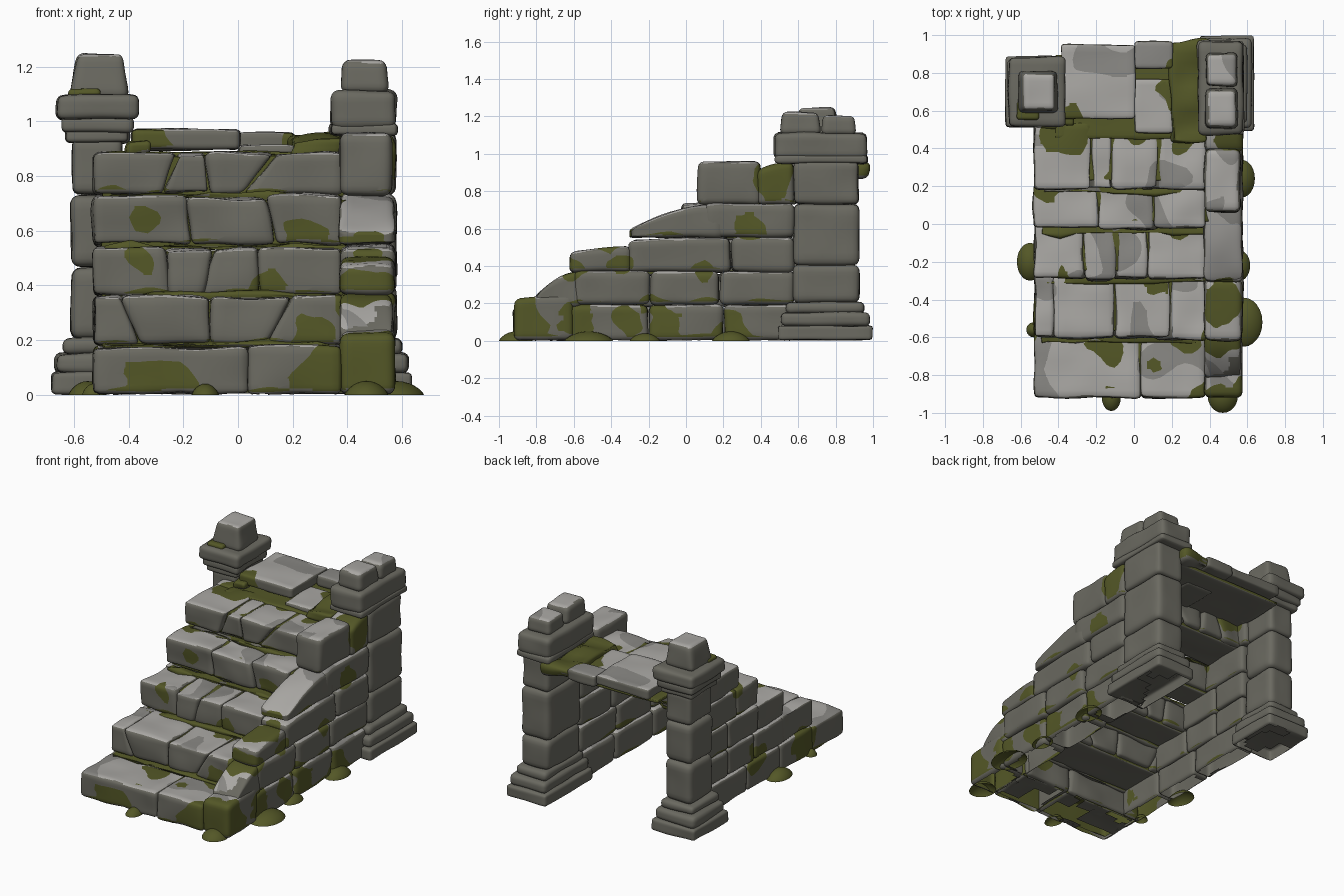
import bpy, bmesh, math, random
from mathutils import Vector, noise

if "Cube" in bpy.data.objects:
    bpy.data.objects.remove(bpy.data.objects["Cube"])

random.seed(4)

# Colours
def material(name, rgb):
    m = bpy.data.materials.new(name)
    m.diffuse_color = (*rgb, 1)
    m.use_nodes = True
    m.node_tree.nodes["Principled BSDF"].inputs["Base Color"].default_value = m.diffuse_color
    return m

MATS = [material("grey_stone", (0.145, 0.142, 0.118)),
        material("worn_stone", (0.25, 0.245, 0.23)),
        material("light_stone", (0.40, 0.39, 0.37)),
        material("moss", (0.088, 0.096, 0.020))]

# Moss patches: x, y, z, radius
PATCHES = [(-.28, -.93, 0, .14), (.5, -.97, .07, .22), (.28, -.92, 0, .1), (.25, -.6, .19, .09),
           (.47, -.6, .37, .10), (.47, -.42, .53, .13), (.57, -.58, .13, .10), (.57, -.32, .1, .06),
           (.57, -.1, .08, .08), (.57, .24, .03, .1), (.57, .35, .60, .08), (.5, .46, .85, .12),
           (.3, .7, .95, .17), (-.36, .5, .93, .13), (-.47, .19, .70, .06), (-.33, -.03, .64, .06),
           (-.37, -.29, .5, .05), (.25, .0, .56, .08), (.12, -.3, .37, .07), (-.53, -.5, .1, .12),
           (-.53, 0, .2, .1), (.57, -.35, .4, .06), (.1, -.75, .17, .04), (.57, -.18, .2, .06),
           (.57, .1, .37, .05)]

# Split the mesh along the zero line of a field, for clean colour borders
def cut(bm, field):
    bm.normal_update()
    val = {v: field(v.co, v.normal) for v in bm.verts}
    new = []
    for e in bm.edges[:]:
        a, b = e.verts
        if val[a] * val[b] < 0:
            t = val[a] / (val[a] - val[b])
            new.append(bmesh.utils.edge_split(e, a, min(.93, max(.07, t)))[1])
    if new:
        bmesh.ops.connect_verts(bm, verts=new)

def paint(bm, z0, moss=False, tuft=0, clean=False):
    def green(c, n):
        if clean:
            return -1
        wob = noise.noise(c * 9) * .05 + noise.noise(c * 20) * .02
        g = max(p[3] - (c - Vector(p[:3])).length for p in PATCHES) - wob
        return max(g, tuft * (.7 + 2 * noise.noise(c * 5 + Vector((3, 1, 7)))) - (c.z - z0))

    def light(c, n):
        return n.z - .72 - noise.noise(c * 9) * .2

    def worn(c, n):
        return noise.noise(c * 4) - .25 if n.z > .6 else -1

    if not moss:
        for field in (green, light, worn):
            cut(bm, field)
    bm.normal_update()
    for f in bm.faces:
        c, n = f.calc_center_median(), f.normal
        f.smooth = True
        if (moss or green(c, n) > 0) and n.z > -.4:
            f.material_index = 3
        elif light(c, n) > 0 and not clean:
            f.material_index = 1 if worn(c, n) > 0 else 2
        else:
            f.material_index = 0

# Parts resting on the ground are open underneath
def finish(name, bm):
    under = [f for f in bm.faces if max(v.co.z for v in f.verts) < .006 and f.normal.z < -.5]
    bmesh.ops.delete(bm, geom=under, context='FACES')
    me = bpy.data.meshes.new(name)
    bm.to_mesh(me)
    bm.free()
    for m in MATS:
        me.materials.append(m)
    bpy.context.collection.objects.link(bpy.data.objects.new(name, me))

# Rounded, weathered block. lean = shift of left/right sides towards the top,
# taper = shrink at top, slope = drop of the top at its front
def stone(name, x, y, z, r=.025, lean=(0, 0), taper=0, slope=0, moss=False,
          tuft=0, rough=.009, cuts=10, clean=False):
    bm = bmesh.new()
    bmesh.ops.create_cube(bm, size=2)
    bmesh.ops.subdivide_edges(bm, edges=bm.edges[:], cuts=cuts, use_grid_fill=True)
    lo, hi = Vector((x[0], y[0], z[0])), Vector((x[1], y[1], z[1]))
    mid, half = (lo + hi) / 2, (hi - lo) / 2
    r = min(r, min(half) * .9)
    seed = Vector([random.uniform(0, 50) for _ in range(3)])
    for v in bm.verts:
        p = Vector([(.4 * u + .6 * math.sin(u * math.pi / 2)) * h for u, h in zip(v.co, half)])
        q = Vector([max(-h + r, min(h - r, a)) for a, h in zip(p, half)])
        d = (p - q).normalized()
        p = q + d * r
        up = (p.z / half.z + 1) / 2
        side = (p.x / half.x + 1) / 2
        front = (1 - p.y / half.y) / 2
        p.x += up * (lean[0] * (1 - side) + lean[1] * side)
        p.x *= 1 - taper * up
        p.y *= 1 - taper * up
        p.z -= slope * up * front ** 2
        p += d * (noise.noise(p * 6 + seed) - .25) * rough
        v.co = p + mid
        v.co.z = max(v.co.z, 0)
    paint(bm, z[0], moss, tuft, clean)
    finish(name, bm)

# Steps: front y, back y, bottom z, top z, joints as (bottom x, top x)
STEPS = [(-.92, -.57, 0, .182, [(.04, .03)]),
         (-.61, -.26, .18, .362, [(-.36, -.43), (-.10, -.10), (.10, .20)]),
         (-.29, .0, .36, .542, [(-.25, -.27), (-.13, -.09), (.08, .07)]),
         (-.03, .22, .545, .73, [(-.17, -.19), (.14, .10)]),
         (.185, .54, .73, .893, [(-.28, -.22), (-.10, -.12), (.02, .14)])]
for i, (y0, y1, z0, z1, joints) in enumerate(STEPS, 1):
    cols = [(-.53, -.53)] + joints + [(.38, .38)]
    for j, (a, b) in enumerate(zip(cols, cols[1:]), 1):
        stone(f"step_{i}_stone_{j}", (a[0] - .003, b[0] + .003), (y0 + random.uniform(-.01, .012), y1),
              (z0, z1 + random.uniform(-.008, .004)), lean=(a[1] - a[0], b[1] - b[0]),
              tuft=.02, r=.026, rough=.016)
    # moss packed in the joints and along the back of each tread
    stone(f"step_{i}_moss_fill", (-.5, .4), (y0 + .04, y1 - .03), (max(z0 - .012, 0), z1 - .015),
          r=.01, moss=True)
    if i < 5:
        stone(f"tread_{i}_moss", (-.5, .4), (STEPS[i][0] - .035, STEPS[i][0] + .05),
              (z1 - .03, z1 + .018), r=.02, moss=True, rough=.05)

# Left side wall under the stairs
LEFT = [(0, .18, [-.6, -.25, .1, .53]), (.18, .36, [-.3, .02, .3, .57]),
        (.36, .54, [-.02, .3, .57]), (.54, .73, [.2, .57]), (.73, .89, [.5, .6])]
for i, (z0, z1, ys) in enumerate(LEFT, 1):
    for j, yy in enumerate(zip(ys, ys[1:]), 1):
        stone(f"left_wall_{i}_stone_{j}", (-.53, -.4), yy, (z0, z1), tuft=.015)

# Right side wall: y0, y1, z0, z1, front slope
RIGHT = [(-.92, -.6, 0, .245, .02), (-.62, -.2, 0, .195, 0), (-.2, .2, 0, .195, 0),
         (.2, .56, 0, .195, 0), (-.82, -.56, .18, .375, .15), (-.6, -.19, .19, .375, 0),
         (-.19, .18, .19, .375, 0), (.18, .58, .19, .375, 0), (-.62, -.29, .365, .505, .03),
         (-.31, .24, .365, .555, .02), (.24, .58, .365, .555, 0), (-.3, .2, .55, .735, .14),
         (.1, .58, .55, .735, 0), (.06, .4, .725, .96, 0), (.38, .58, .725, .96, .05)]
for j, (a, b, c, d, s) in enumerate(RIGHT, 1):
    stone(f"right_wall_stone_{j}", (.37, .57 + random.uniform(-.005, .008)), (a, b), (c, d),
          slope=s, tuft=.03 if c < .3 else .02, r=.035, cuts=12)

# Top landing: thin slabs on a moss bed
stone("landing_moss", (-.42, .4), (.45, .9), (.86, .89), r=.012, moss=True)
stone("landing_moss_right", (.18, .4), (.42, .97), (.865, .95), r=.03, moss=True, rough=.04)
stone("landing_moss_left", (-.42, -.3), (.5, .62), (.86, .945), r=.04, moss=True, rough=.03)
stone("landing_slab_left", (-.39, .01), (.555, .955), (.895, .972), r=.02)
stone("landing_slab_middle", (0, .21), (.48, .77), (.85, .915), r=.02)
stone("landing_slab_back", (0, .21), (.82, .97), (.885, .962), r=.02)

# Pillars: stacked tiers of centre and half widths
def pillar(name, tiers):
    for j, (cx, cy, hx, hy, z0, z1, r) in enumerate(tiers, 1):
        stone(f"{name}_tier_{j}", (cx - hx, cx + hx), (cy - hy, cy + hy), (z0, z1),
              r=r, rough=.009, clean=True)

pillar("left_pillar", [
    (-.52, .70, .163, .19, 0, .085, .02), (-.52, .70, .15, .175, .075, .155, .03),
    (-.52, .70, .125, .15, .145, .21, .03), (-.515, .70, .1, .13, .2, .47, .04),
    (-.515, .70, .1, .13, .465, .735, .04), (-.515, .70, .095, .125, .73, .94, .03),
    (-.515, .70, .118, .145, .92, .975, .02), (-.515, .70, .135, .165, .955, 1.02, .025),
    (-.513, .70, .153, .187, 1.005, 1.10, .03)])
stone("left_pillar_top_stone", (-.62, -.4), (.585, .815), (1.085, 1.25), taper=.14, r=.03,
      lean=(.02, 0))
stone("left_cap_moss", (-.625, -.5), (.55, .65), (1.08, 1.122), r=.03, moss=True)

pillar("right_pillar", [
    (.49, .745, .15, .255, 0, .085, .02), (.49, .745, .135, .24, .075, .155, .03),
    (.485, .745, .115, .21, .145, .21, .03), (.475, .75, .108, .18, .2, .41, .04),
    (.475, .75, .108, .18, .4, .735, .04), (.475, .75, .102, .175, .73, .96, .03),
    (.46, .72, .125, .25, .945, .995, .02), (.46, .72, .122, .25, .97, 1.115, .035)])
stone("right_pillar_top_front", (.37, .555), (.5, .725), (1.1, 1.225), taper=.1, r=.035)
stone("right_pillar_top_back", (.375, .55), (.725, .91), (1.1, 1.205), taper=.08, r=.03)

# Moss mounds spreading on the ground: x, y, radius x, radius y, height
MOUNDS = [(.58, -.52, .1, .13, .05), (.56, -.22, .055, .08, .04), (.57, .24, .07, .1, .05),
          (-.55, -.2, .07, .1, .05), (-.12, -.92, .05, .07, .04), (.47, -.91, .08, .09, .05),
          (-.53, -.56, .04, .04, .04)]
for j, (x, y, rx, ry, h) in enumerate(MOUNDS, 1):
    bm = bmesh.new()
    bmesh.ops.create_uvsphere(bm, u_segments=24, v_segments=14, radius=1)
    for v in bm.verts:
        v.co = (x + v.co.x * rx, y + v.co.y * ry, max(v.co.z, 0) ** 1.5 * h)
    paint(bm, 0, moss=True)
    finish(f"ground_moss_{j}", bm)
